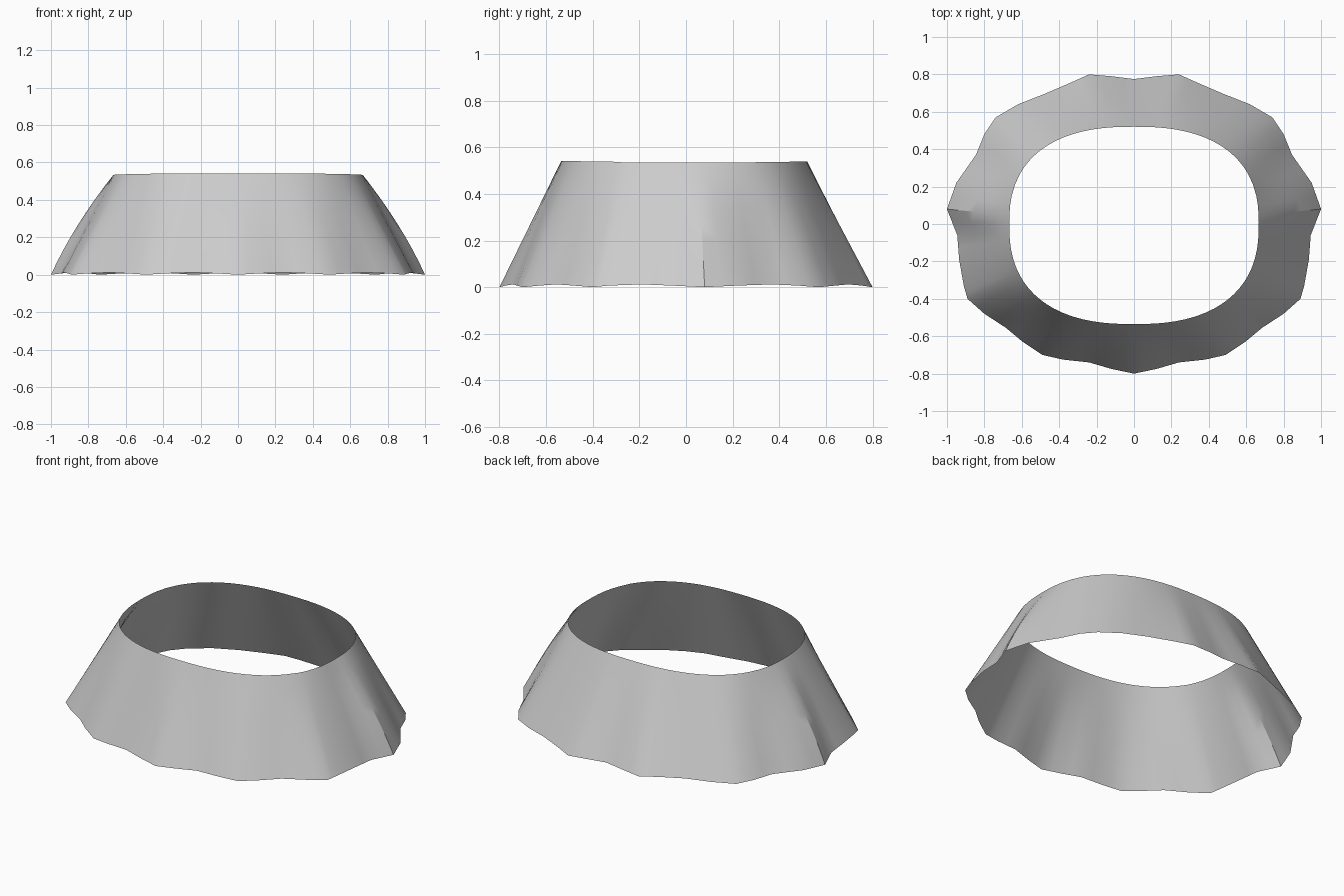
import bpy, bmesh, math

if "Cube" in bpy.data.objects:
    bpy.data.objects.remove(bpy.data.objects["Cube"])

# Right half of the fluted hem, back to front: (x, y, z)
HALF = [(0, .775, .012), (.12, .79, .007), (.24, .80, 0),
        (.34, .755, .007), (.48, .695, .012), (.62, .64, .007), (.74, .57, 0),
        (.80, .48, .007), (.845, .37, .012), (.95, .22, .007), (1, .08, 0),
        (.945, -.06, .007), (.935, -.19, .012), (.91, -.33, .007), (.89, -.40, 0),
        (.80, -.48, .007), (.685, -.555, .012), (.595, -.63, .007), (.49, -.70, 0),
        (.38, -.725, .007), (.24, -.74, .012), (.12, -.775, .007), (0, -.80, 0)]
ROWS = 8


def rim(x, y):
    # Rounded-oval collar point in the same direction as the hem point
    ry = .52 if y > 0 else .535
    s = ((abs(x) / .667) ** 2.45 + (abs(y) / ry) ** 2.45) ** (-1 / 2.45)
    tx, ty = x * s, y * s
    return tx, ty, .534 + .02 * (ty ** 2) + (.002 if ty < -.3 else 0)


# Full hem loop, mirrored, with midpoints added
hem = HALF + [(-x, y, z) for x, y, z in HALF[-2:0:-1]]
loop = []
for i, a in enumerate(hem):
    b = hem[(i + 1) % len(hem)]
    loop += [a, tuple((p + q) / 2 for p, q in zip(a, b))]

# Flared skirt: loft from hem to collar, the side ridges bowing out slightly
bm = bmesh.new()
rings = []
for r in range(ROWS + 1):
    t = r / ROWS
    ring = []
    for p in loop:
        x, y, z = (a + (b - a) * t for a, b in zip(p, rim(p[0], p[1])))
        bow = .09 * t * (1 - t) * math.exp(-((p[1] - .08) / .13) ** 2)
        ring.append(bm.verts.new((x + math.copysign(bow, x), y, z)))
    rings.append(ring)
n = len(loop)
for lo, hi in zip(rings, rings[1:]):
    for i in range(n):
        j = (i + 1) % n
        bm.faces.new((lo[i], lo[j], hi[j], hi[i]))
bm.normal_update()
if sum(f.normal.dot(f.calc_center_median()) for f in bm.faces) < 0:
    bmesh.ops.reverse_faces(bm, faces=bm.faces)

mesh = bpy.data.meshes.new("fluted_skirt")
bm.to_mesh(mesh)
bm.free()
skirt = bpy.data.objects.new("fluted_skirt", mesh)
bpy.context.collection.objects.link(skirt)
bpy.context.view_layer.objects.active = skirt
skirt.select_set(True)
bpy.ops.object.shade_smooth_by_angle(angle=math.radians(30))
